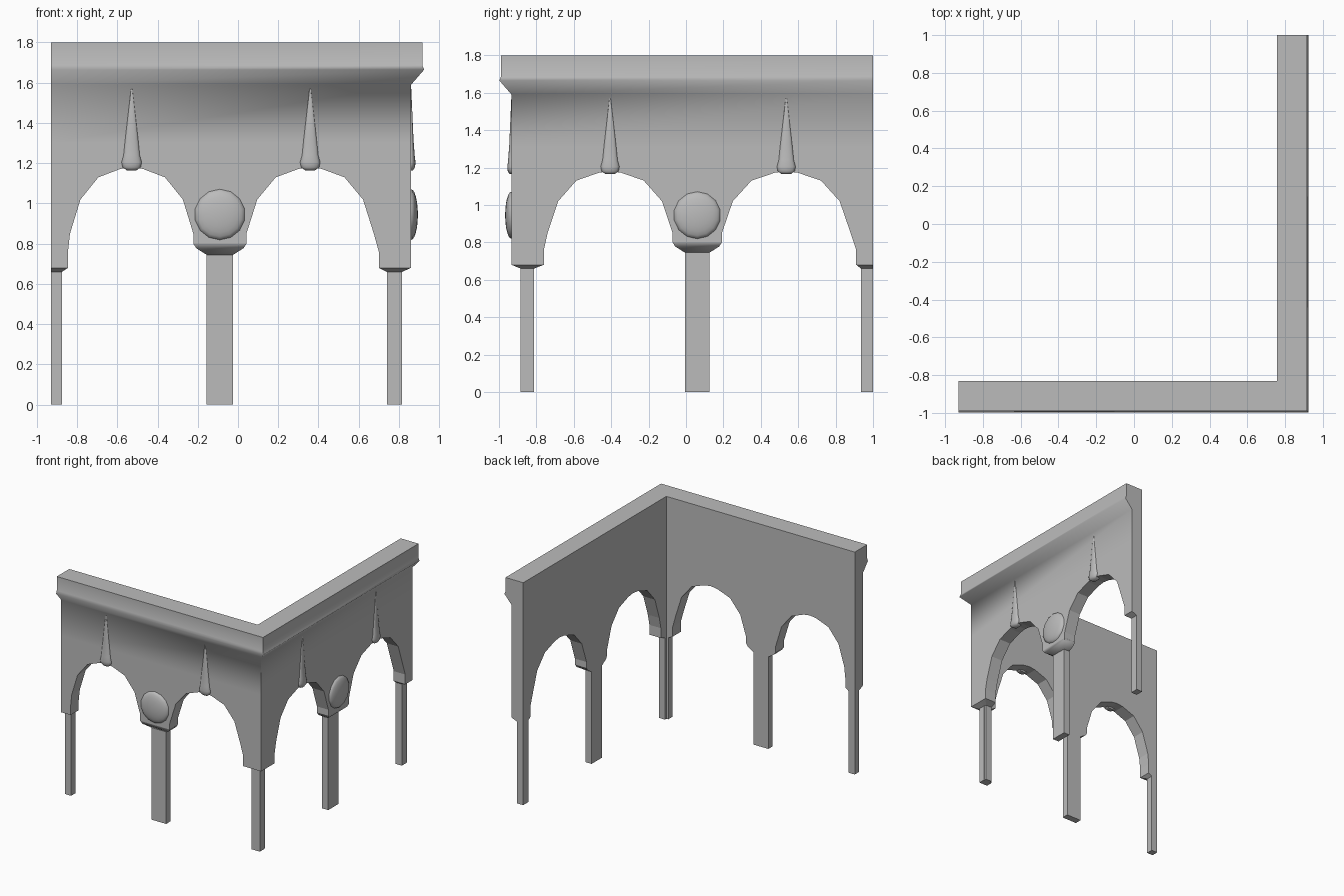
import bpy, bmesh, math

if "Cube" in bpy.data.objects:
    bpy.data.objects.remove(bpy.data.objects["Cube"])

stone = bpy.data.materials.new("grey_stone")
stone.use_nodes = True
GREY = (0.5, 0.5, 0.5, 1)
stone.diffuse_color = GREY
stone.node_tree.nodes["Principled BSDF"].inputs["Base Color"].default_value = GREY

THICK = 0.103     # wall depth
POST = 0.055      # column depth
SEAM = 1.3        # lower wall meets upper wall
INNER_X, INNER_Y = 0.757, -0.83


# Wall coordinates: u along the wall, d outward from the inner face, z up
def front(u, d, z):
    return (u, INNER_Y - d, z)


def side(u, d, z):
    return (INNER_X + d, u, z)


def finish(name, bm, smooth=None):
    bmesh.ops.recalc_face_normals(bm, faces=bm.faces)
    mesh = bpy.data.meshes.new(name)
    bm.to_mesh(mesh)
    bm.free()
    mesh.materials.append(stone)
    ob = bpy.data.objects.new(name, mesh)
    bpy.context.collection.objects.link(ob)
    if smooth:
        bpy.ops.object.select_all(action='DESELECT')
        ob.select_set(True)
        bpy.context.view_layer.objects.active = ob
        bpy.ops.object.shade_smooth_by_angle(angle=math.radians(smooth))
    return ob


def loft(name, rings, smooth=None):
    """Skin closed rings of equal length and cap both ends."""
    bm = bmesh.new()
    loops = [[bm.verts.new(p) for p in ring] for ring in rings]
    for a, b in zip(loops, loops[1:]):
        for i in range(len(a)):
            j = (i + 1) % len(a)
            bm.faces.new((a[i], a[j], b[j], b[i]))
    bm.faces.new(loops[0])
    bm.faces.new(loops[-1])
    return finish(name, bm, smooth)


def block(name, place, levels, smooth=None):
    """Stacked rectangles given as (u0, u1, depth, z)."""
    loft(name, [[place(u0, 0, z), place(u1, 0, z), place(u1, d, z), place(u0, d, z)]
                for u0, u1, d, z in levels], smooth)


def arch(start, end):
    """Arch outline from one springing to the other."""
    mid, half = (start + end) / 2, (end - start) / 2
    curve = [(1, 0.85), (0.83, 1.02), (0.54, 1.13), (0.18, 1.172)]
    left = [(mid - half * t, z) for t, z in curve]
    right = [(mid + half * t, z) for t, z in reversed(curve)]
    return left + [(mid, 1.18)] + right


def medallion(name, place, u):
    bm = bmesh.new()
    bmesh.ops.create_uvsphere(bm, u_segments=14, v_segments=12, radius=1)
    bmesh.ops.delete(bm, geom=[v for v in bm.verts if v.co.z < -0.1], context='VERTS')
    for v in bm.verts:
        x, y, h = v.co
        v.co = place(u + 0.126 * x, THICK + 0.034 * h, 0.945 + 0.126 * y)
    finish(name, bm, 60)


def keystone(name, place, u):
    """Teardrop boss tapering up the wall above the arch."""
    rings = []
    for z, w, d in [(1.165, 0.025, 0.01), (1.18, 0.045, 0.02), (1.205, 0.05, 0.022),
                    (1.24, 0.04, 0.018), (1.32, 0.032, 0.012), (1.57, 0.003, 0.001)]:
        arc = [math.pi * i / 8 for i in range(9)]
        ring = [place(u + w * math.cos(a), THICK + d * math.sin(a), z) for a in arc]
        rings.append(ring + [place(u - w, THICK - 0.03, z), place(u + w, THICK - 0.03, z)])
    loft(name, rings, 70)


def arcade(label, place, outer, inner, mid, post_outer, post_inner):
    """outer/inner: (edge, pier edge, arch springing) at the two wall ends."""
    cap = 0.132
    e0, p0, s0 = outer
    e1, p1, s1 = inner
    first, second = sorted([(s0, mid - cap if s0 < mid else mid + cap),
                            (mid + cap if s0 < mid else mid - cap, s1)])
    lo, hi = (outer, inner) if e0 < e1 else (inner, outer)
    first, second = (lo[2], mid - cap), (mid + cap, hi[2])
    # Wall panel with both arches
    outline = [(lo[0], SEAM), (lo[0], 0.68), (lo[1], 0.68), (lo[1], 0.76)]
    outline += arch(*first) + [(mid - cap, 0.8), (mid + cap, 0.8)] + arch(*second)
    outline += [(hi[1], 0.76), (hi[1], 0.68), (hi[0], 0.68), (hi[0], SEAM)]
    loft(label + "_wall", [[place(u, d, z) for u, z in outline] for d in (0, THICK)])

    # Central capital, column and ornaments
    block(label + "_capital", place, [(mid - cap, mid + cap, THICK, 0.8),
                                      (mid - 0.118, mid + 0.118, 0.096, 0.778),
                                      (mid - 0.066, mid + 0.066, POST, 0.745)], 50)
    block(label + "_middle_column", place, [(mid - 0.066, mid + 0.066, POST, z)
                                            for z in (0, 0.75)])
    medallion(label + "_medallion", place, mid)
    for i, (a, b) in enumerate((first, second)):
        keystone(f"{label}_keystone_{i + 1}", place, (a + b) / 2)

    # End columns with tapered pier feet
    for tag, (edge, pier, _), post in (("outer", outer, post_outer),
                                       ("corner", inner, post_inner)):
        top, foot = sorted((edge, pier)), sorted(post)
        block(f"{label}_{tag}_pier_foot", place, [(*top, THICK, 0.68), (*foot, POST, 0.66)])
        block(f"{label}_{tag}_column", place, [(*foot, POST, z) for z in (0, 0.66)])


arcade("front", front, (-0.93, -0.845, -0.835), (0.86, 0.70, 0.675), -0.09,
       (-0.93, -0.875), (0.74, 0.815))
arcade("side", side, (1.0, 0.91, 0.88), (INNER_Y, -0.76, -0.74), 0.06,
       (0.935, 1.0), (INNER_Y, -0.812))

# Upper wall and cornice swept around the corner
profile = [(0, SEAM), (0, 1.59), (0.065, 1.665), (0.056, 1.687), (0.056, 1.8),
           (-THICK, 1.8), (-THICK, SEAM)]
fx, fy = INNER_X + THICK, INNER_Y - THICK
loft("cornice", [[(-0.93, fy - o, z) for o, z in profile],
                 [(fx + o, fy - o, z) for o, z in profile],
                 [(fx + o, 1.0, z) for o, z in profile]], 75)
